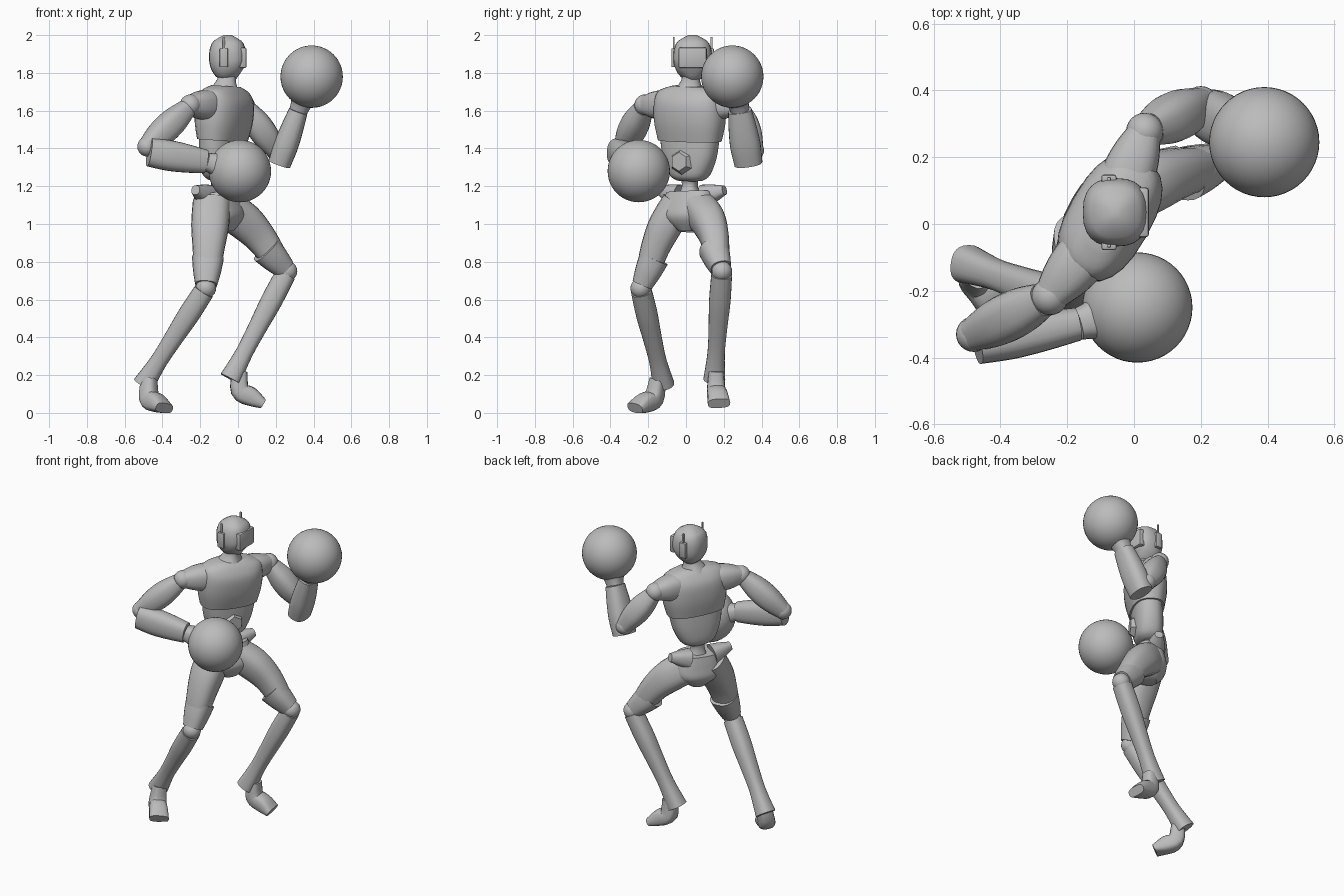
import bpy, bmesh, math
from mathutils import Vector, Matrix

if "Cube" in bpy.data.objects:
    bpy.data.objects.remove(bpy.data.objects["Cube"], do_unlink=True)

colour = (0.5, 0.5, 0.5, 1)
grey = bpy.data.materials.new("plain grey")
grey.use_nodes = True
grey.diffuse_color = colour
grey.node_tree.nodes["Principled BSDF"].inputs["Base Color"].default_value = colour

SIDEWAYS = Vector((0, 1, 0))
UPWARD = Vector((0, 0, 1))
SHOULDER_LINE = Vector((0.5, 0.87, 0)).normalized()
CHEST_FRONT = SHOULDER_LINE.cross(UPWARD)


def finish(name, bm, angle=40):
    """Turn the bmesh into a grey object with smooth shading and sharp edges."""
    bmesh.ops.recalc_face_normals(bm, faces=bm.faces)
    mesh = bpy.data.meshes.new(name)
    bm.to_mesh(mesh)
    bm.free()
    mesh.materials.append(grey)
    part = bpy.data.objects.new(name, mesh)
    bpy.context.collection.objects.link(part)
    bpy.ops.object.select_all(action='DESELECT')
    part.select_set(True)
    bpy.context.view_layer.objects.active = part
    bpy.ops.object.shade_smooth_by_angle(angle=math.radians(angle))


def blend(before, start, end, after, t):
    """Smooth curve from start to end."""
    leave, arrive = (end - before) / 2, (after - start) / 2
    ease = t * t * (3 - 2 * t)
    return start + (end - start) * ease + leave * t * (1 - t) ** 2 - arrive * t * t * (1 - t)


def loft(name, rings, side, power=2.5, sides=24, steps=4):
    """Skin over rings of centre, radius along side and radius across it."""
    padded = [rings[0], *rings, rings[-1]]
    path = []
    for i in range(len(rings) - 1):
        for k in range(steps):
            path.append([blend(*values, k / steps) for values in zip(*padded[i:i + 4])])
    path.append(rings[-1])
    bm = bmesh.new()
    loops = []
    for i, (centre, along, across) in enumerate(path):
        tangent = path[min(i + 1, len(path) - 1)][0] - path[max(i - 1, 0)][0]
        tangent.normalize()
        u = (side - tangent * side.dot(tangent)).normalized()
        v = tangent.cross(u)
        loop = []
        for k in range(sides):
            turn = math.tau * k / sides
            c, s = math.cos(turn), math.sin(turn)
            c = math.copysign(abs(c) ** (2 / power), c)
            s = math.copysign(abs(s) ** (2 / power), s)
            point = centre + u * c * along + v * s * across
            point.z = max(point.z, 0)
            loop.append(bm.verts.new(point))
        loops.append(loop)
    for low, high in zip(loops, loops[1:]):
        for k in range(sides):
            j = (k + 1) % sides
            bm.faces.new((low[k], low[j], high[j], high[k]))
    bm.faces.new(loops[0])
    bm.faces.new(loops[-1])
    finish(name, bm)


def limb(name, start, end, radii, side, wide=1.0, bend=Vector()):
    """Tapered sleeve between two joints, with evenly spaced radii."""
    rings = []
    for i, radius in enumerate(radii):
        t = i / (len(radii) - 1)
        centre = start.lerp(end, t) + bend * math.sin(math.pi * t)
        rings.append((centre, radius * wide, radius))
    loft(name, rings, side)


def body(name, profile):
    """Torso piece from rings of height, half width and half depth."""
    rings = []
    for z, width, depth in profile:
        spine = Vector((0.07 * abs(z - 1.2) - 0.1, 0.02, z))
        rings.append((spine, width, depth))
    loft(name, rings, SHOULDER_LINE)


def ball(name, centre, radius, segments=24):
    bm = bmesh.new()
    bmesh.ops.create_uvsphere(bm, u_segments=segments, v_segments=segments // 2,
                              radius=radius, matrix=Matrix.Translation(centre))
    finish(name, bm)


def box(name, centre, size):
    bm = bmesh.new()
    place = Matrix.Translation(centre) @ Matrix.Diagonal((*size, 1))
    bmesh.ops.create_cube(bm, size=1, matrix=place)
    bmesh.ops.bevel(bm, geom=bm.edges[:], offset=min(size) / 4, segments=2,
                    affect='EDGES', profile=0.5)
    finish(name, bm)


# Torso shells
body("chest", [(1.44, 0.18, 0.1), (1.54, 0.2, 0.12), (1.64, 0.2, 0.12),
               (1.7, 0.18, 0.09), (1.73, 0.1, 0.06)])
body("abdomen", [(1.46, 0.17, 0.09), (1.35, 0.15, 0.09), (1.26, 0.11, 0.08), (1.23, 0.07, 0.05)])
body("waist", [(1.25, 0.05, 0.05), (1.2, 0.04, 0.04), (1.12, 0.07, 0.07)])
body("pelvis", [(1.17, 0.13, 0.08), (1.1, 0.15, 0.1), (1.03, 0.14, 0.11), (0.96, 0.05, 0.06)])

# Six-sided plate on the belly
bm = bmesh.new()
plate_centre = Vector((-0.08, 0.01, 1.33)) + CHEST_FRONT * 0.08
facing = CHEST_FRONT.to_track_quat('Z', 'Y').to_matrix().to_4x4()
bmesh.ops.create_cone(bm, cap_ends=True, segments=6, radius1=0.07, radius2=0.05, depth=0.03,
                      matrix=Matrix.Translation(plate_centre) @ facing)
finish("belly_plate", bm, 20)

# Head with face visor and ear pieces
head_centre = Vector((-0.055, 0.035, 1.88))
limb("neck", Vector((-0.07, 0.02, 1.7)), Vector((-0.05, 0.03, 1.82)),
     (0.08, 0.05, 0.045), SIDEWAYS)
skull = []
for i in range(9):
    t = i / 4 - 1
    girth = 0.1 * (1.05 - abs(t) ** 2.6) ** 0.5
    chin = max(-t, 0) ** 2
    centre = head_centre + Vector((chin * 0.03, 0, t * 0.12))
    skull.append((centre, girth * (1 - chin / 5), girth * (0.96 - chin / 6)))
loft("head", skull, SIDEWAYS, steps=2)
box("visor", head_centre + Vector((0.08, 0, 0)), (0.04, 0.15, 0.11))
for sign, side in ((-1, "right"), (1, "left")):
    ear = head_centre + Vector((-0.02, sign * 0.1, 0))
    box(side + "_ear", ear, (0.045, 0.025, 0.1))
    box(side + "_antenna", ear + UPWARD * 0.07, (0.012, 0.01, 0.08))

# Joint positions of each side
joints = {
    "right": {"elbow": (-0.48, -0.33, 1.41), "cubit": (-0.47, -0.36, 1.38),
              "wrist": (-0.17, -0.3, 1.33), "glove": (0.01, -0.25, 1.28),
              "hip": (-0.14, -0.04, 1.11), "knee": (-0.17, -0.24, 0.66),
              "ankle": (-0.5, -0.12, 0.15), "instep": (-0.47, -0.15, 0.18),
              "heel": (-0.47, -0.17, 0.08), "toe": (-0.39, -0.27, 0.025)},
    "left": {"elbow": (0.2, 0.36, 1.39), "cubit": (0.22, 0.33, 1.32),
             "wrist": (0.32, 0.285, 1.6), "glove": (0.39, 0.245, 1.78),
             "hip": (-0.06, 0.07, 1.08), "knee": (0.26, 0.19, 0.75),
             "ankle": (-0.04, 0.15, 0.18), "instep": (0.01, 0.16, 0.22),
             "heel": (0.01, 0.16, 0.12), "toe": (0.13, 0.175, 0.05)},
}
collar = Vector((-0.11, 0.03, 1.63))
hip_top = Vector((-0.125, 0.03, 1.15))

for sign, side in ((-1, "right"), (1, "left")):
    at = {key: Vector(place) for key, place in joints[side].items()}
    out = SHOULDER_LINE * sign
    reference = UPWARD if sign < 0 else SIDEWAYS

    # Shoulder and hip crest
    shoulder = collar + out * 0.285
    limb(side + "_shoulder_cap", collar + out * 0.1 + CHEST_FRONT * 0.03, shoulder,
         (0.08, 0.08, 0.07, 0.05), UPWARD)
    ball(side + "_shoulder_joint", shoulder, 0.056)
    limb(side + "_hip_crest", hip_top + out * 0.08, hip_top + out * 0.2 + UPWARD * 0.03,
         (0.06, 0.045, 0.025), UPWARD)

    # Arm, cuff and round glove
    limb(side + "_upper_arm", shoulder.lerp(at["elbow"], 0.08), at["elbow"],
         (0.05, 0.07, 0.07, 0.05), reference)
    ball(side + "_elbow", at["elbow"], 0.053)
    limb(side + "_forearm", at["cubit"], at["wrist"], (0.06, 0.065, 0.06, 0.05), reference, 1.25)
    limb(side + "_cuff", at["wrist"], at["wrist"].lerp(at["glove"], 0.5),
         (0.048, 0.06, 0.095), reference)
    ball(side + "_glove", at["glove"], 0.165, 48)

    # Leg with thigh sleeve, knee guard and shin
    hip, knee, ankle = at["hip"], at["knee"], at["ankle"]
    bulge = Vector((0, -0.02, 0)) if sign < 0 else Vector((0.01, 0.02, 0.025))
    limb(side + "_thigh", hip, hip.lerp(knee, 0.8), (0.1, 0.1, 0.085, 0.07), SIDEWAYS, 0.9, bulge)
    limb(side + "_knee_guard", hip.lerp(knee, 0.65), hip.lerp(knee, 0.96),
         (0.084, 0.074, 0.058), SIDEWAYS, 0.95)
    ball(side + "_knee", knee, 0.054)
    limb(side + "_shin", knee.lerp(ankle, 0.03), ankle,
         (0.055, 0.057, 0.05, 0.046, 0.058), SIDEWAYS)

    # Foot from instep over heel to a flat toe
    sole = SHOULDER_LINE if sign < 0 else SIDEWAYS
    middle = at["heel"].lerp(at["toe"], 0.5)
    loft(side + "_foot", [(at["instep"], 0.04, 0.04), (at["heel"], 0.05, 0.05),
                          (middle, 0.055, 0.05), (at["toe"], 0.06, 0.028)], sole, 3, 16)
